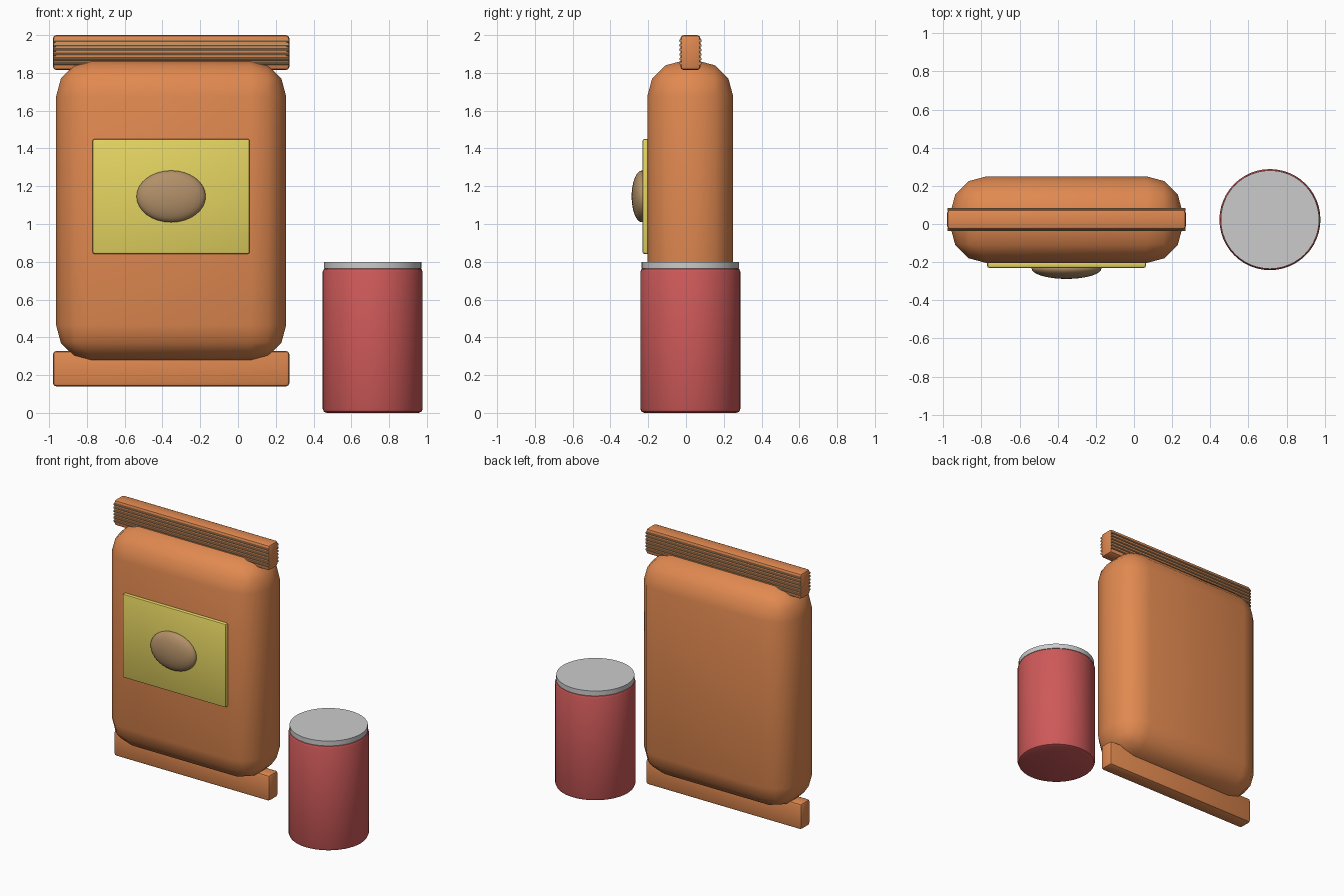
import bpy
from math import radians

if "Cube" in bpy.data.objects:
    bpy.data.objects.remove(bpy.data.objects["Cube"])


def material(name, rgb):
    m = bpy.data.materials.new(name)
    m.diffuse_color = (*rgb, 1)
    m.use_nodes = True
    m.node_tree.nodes["Principled BSDF"].inputs["Base Color"].default_value = m.diffuse_color
    return m


ORANGE = material("orange", (0.75, 0.25, 0.08))
YELLOW = material("yellow", (0.78, 0.66, 0.12))
TAN = material("tan", (0.45, 0.28, 0.14))
RED = material("red", (0.62, 0.10, 0.10))


def finish(name, mat=None, bevel=0, segments=2):
    ob = bpy.context.object
    ob.name = name
    bpy.ops.object.transform_apply(location=False, rotation=True, scale=True)
    if mat:
        ob.data.materials.append(mat)
    if bevel:
        mod = ob.modifiers.new("bevel", "BEVEL")
        mod.width, mod.segments = bevel, segments
        mod.limit_method = "ANGLE"
        bpy.ops.object.modifier_apply(modifier=mod.name)
    bpy.ops.object.shade_smooth_by_angle(angle=radians(40))
    return ob


def box(name, lo, hi, mat, bevel, segments=2):
    bpy.ops.mesh.primitive_cube_add(size=1, location=[(a + b) / 2 for a, b in zip(lo, hi)])
    bpy.context.object.scale = [b - a for a, b in zip(lo, hi)]
    return finish(name, mat, bevel, segments)


def cylinder(name, x, y, z0, z1, r, mat=None, bevel=0):
    bpy.ops.mesh.primitive_cylinder_add(vertices=48, radius=r, depth=z1 - z0,
                                        location=(x, y, (z0 + z1) / 2))
    return finish(name, mat, bevel)


# Puffy bag with flat seals at both ends
box("bag_body", (-0.963, -0.205, 0.275), (0.255, 0.25, 1.865), ORANGE, 0.19, 3)
box("top_seal", (-0.98, -0.03, 1.815), (0.272, 0.077, 2.0), ORANGE, 0.018)
box("bottom_seal", (-0.98, -0.03, 0.14), (0.272, 0.077, 0.328), ORANGE, 0.018)

# Crimp ridges on front and back of the top seal
for side, y in (("front", -0.028), ("back", 0.075)):
    for i in range(6):
        bpy.ops.mesh.primitive_cylinder_add(vertices=8, radius=0.008, depth=1.246,
                                            location=(-0.354, y, 1.85 + 0.024 * i),
                                            rotation=(0, radians(90), 0))
        finish(f"crimp_ridge_{side}_{i + 1}", TAN)

# Label with an oval emblem
box("label", (-0.77, -0.23, 0.842), (0.062, -0.195, 1.45), YELLOW, 0.01)
bpy.ops.mesh.primitive_uv_sphere_add(segments=32, ring_count=16, radius=1,
                                     location=(-0.354, -0.233, 1.146))
bpy.context.object.scale = (0.183, 0.055, 0.137)
finish("label_oval", TAN)

# Can and lid
cylinder("can_body", 0.713, 0.023, 0.0, 0.768, 0.265, RED, 0.022)
cylinder("can_lid", 0.713, 0.023, 0.765, 0.8, 0.258)
